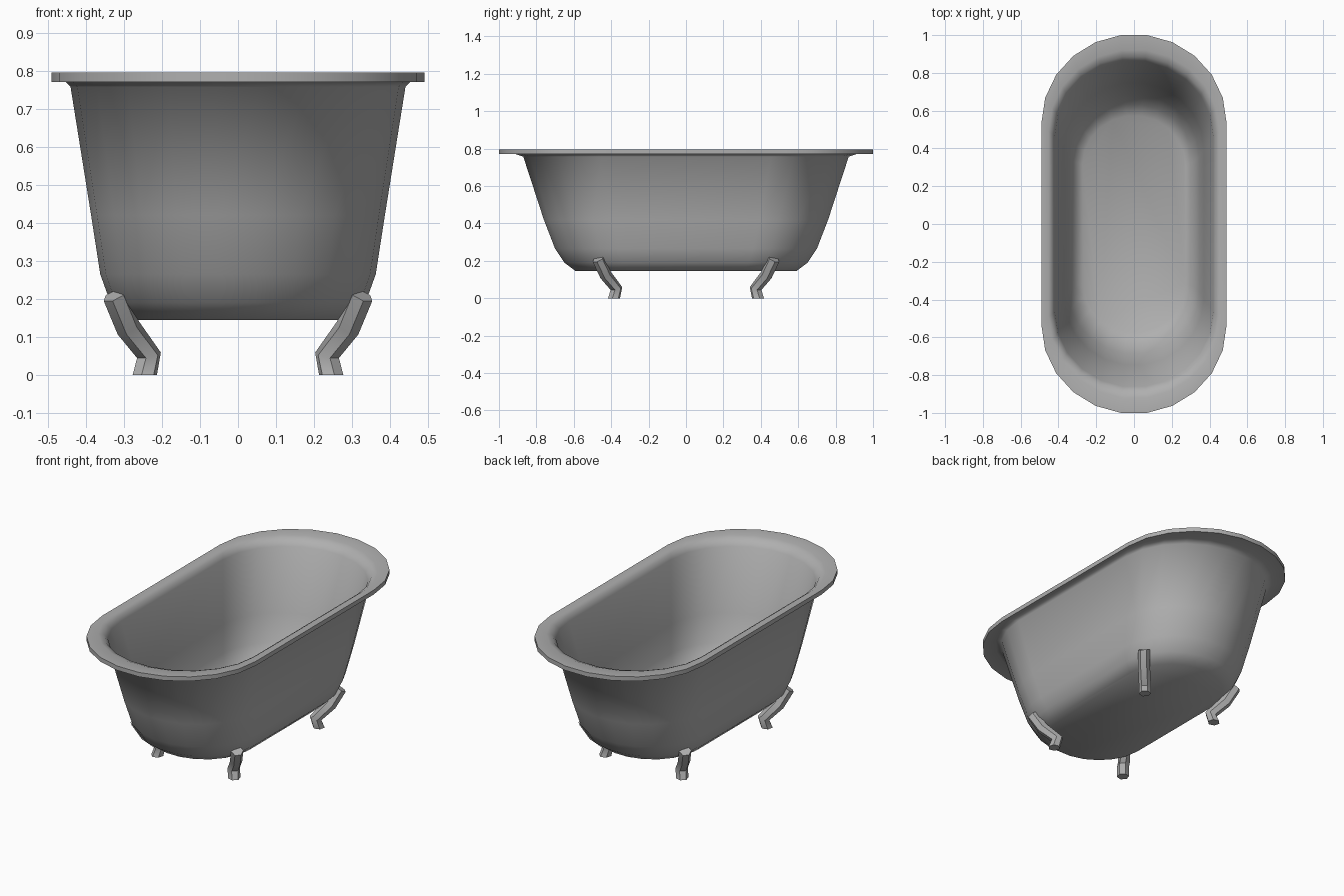
import bpy, bmesh, math
from mathutils import Vector

if "Cube" in bpy.data.objects:
    bpy.data.objects.remove(bpy.data.objects["Cube"])

SEG = 11  # segments per rounded end
TIP = math.sin(math.pi * 5 / 11)  # height of the flat tip of a unit end

grey = bpy.data.materials.new("dark_grey")
grey.diffuse_color = (0.43, 0.43, 0.43, 1)
grey.use_nodes = True
grey.node_tree.nodes["Principled BSDF"].inputs["Base Color"].default_value = grey.diffuse_color


def finish(name, bm, angle):
    bmesh.ops.recalc_face_normals(bm, faces=bm.faces)
    mesh = bpy.data.meshes.new(name)
    bm.to_mesh(mesh)
    bm.free()
    mesh.materials.append(grey)
    ob = bpy.data.objects.new(name, mesh)
    bpy.context.collection.objects.link(ob)
    bpy.ops.object.select_all(action='DESELECT')
    ob.select_set(True)
    bpy.context.view_layer.objects.active = ob
    bpy.ops.object.shade_smooth_by_angle(angle=math.radians(angle))
    return ob


def loft(bm, rings):
    # skin closed rings in order and cap both ends
    loops = [[bm.verts.new(p) for p in ring] for ring in rings]
    for a, b in zip(loops, loops[1:]):
        n = len(a)
        for i in range(n):
            j = (i + 1) % n
            bm.faces.new((a[i], a[j], b[j], b[i]))
    bm.faces.new(loops[0])
    bm.faces.new(loops[-1])


def stadium(hx, ly, z):
    # straight sides with a rounded end at +y and -y
    ry = hx * 0.955
    cy = ly - ry * TIP
    pts = []
    for s in (1, -1):
        for i in range(SEG + 1):
            a = math.pi * i / SEG
            pts.append((s * hx * math.cos(a), s * (cy + ry * math.sin(a)), z))
    return pts


# tub shell: outer bottom, up to the rim, and down the inside to the floor
profile = [
    (0.29, 0.59, 0.145), (0.335, 0.65, 0.19), (0.362, 0.70, 0.265),
    (0.386, 0.76, 0.42), (0.44, 0.87, 0.757), (0.452, 0.91, 0.77),
    (0.49, 1.0, 0.77), (0.49, 1.0, 0.795),
    (0.452, 0.92, 0.795), (0.432, 0.885, 0.782), (0.42, 0.86, 0.755),
    (0.37, 0.745, 0.42), (0.346, 0.685, 0.275), (0.318, 0.632, 0.205),
    (0.273, 0.572, 0.163),
]
bm = bmesh.new()
loft(bm, [stadium(*p) for p in profile])
finish("bathtub_shell", bm, 65)

# bent hexagonal legs, one modelled and mirrored to four
path = [Vector(p) for p in ((0.324, 0.47, 0.21), (0.289, 0.430, 0.125),
                            (0.234, 0.372, 0.052), (0.245, 0.385, 0.0))]
side = Vector((-1, 1, 0)).normalized()
tangents = [(path[1] - path[0]).normalized()]
for a, b, c in zip(path, path[1:], path[2:]):
    tangents.append(((b - a).normalized() + (c - b).normalized()).normalized())
tangents.append(Vector((0, 0, -1)))
rings = []
for p, t in zip(path, tangents):
    out = side.cross(t).normalized()
    rings.append([p + 0.033 * (math.cos((k + 0.5) * math.pi / 3) * out
                               + math.sin((k + 0.5) * math.pi / 3) * side)
                  for k in range(6)])
bm = bmesh.new()
loft(bm, rings)
legs = finish("legs", bm, 55)
mirror = legs.modifiers.new("mirror", 'MIRROR')
mirror.use_axis = (True, True, False)
